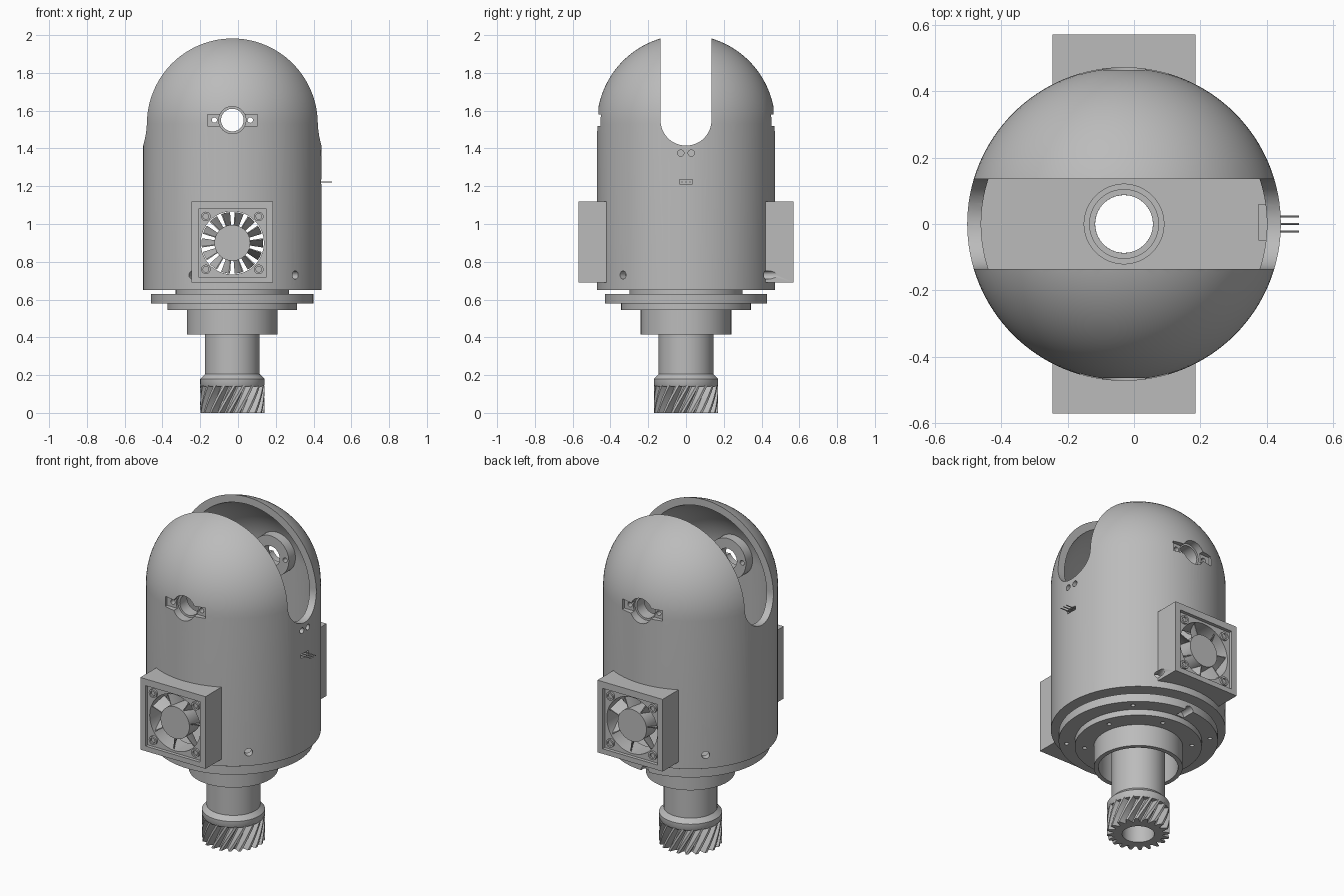
import bpy, bmesh, math
from mathutils import Matrix, Vector

cube = bpy.data.objects.get("Cube")
if cube:
    bpy.data.objects.remove(cube, do_unlink=True)

CX = -0.03            # main axis in x
PIVOT_Z, FAN_Z = 1.55, 0.9
grey = bpy.data.materials.new("plain grey")
grey.use_nodes = True
grey.diffuse_color = (0.5, 0.5, 0.5, 1)
grey.node_tree.nodes["Principled BSDF"].inputs["Base Color"].default_value = (0.5, 0.5, 0.5, 1)


def make(name, bm):
    bmesh.ops.recalc_face_normals(bm, faces=bm.faces)
    mesh = bpy.data.meshes.new(name)
    bm.to_mesh(mesh)
    bm.free()
    mesh.materials.append(grey)
    ob = bpy.data.objects.new(name, mesh)
    bpy.context.collection.objects.link(ob)
    return ob


def lathe(name, pts, steps=96):
    """Spin a closed (radius, height) profile around the main axis."""
    bm = bmesh.new()
    vs = [bm.verts.new((CX + r, 0, z)) for r, z in pts]
    es = [bm.edges.new((a, b)) for a, b in zip(vs, vs[1:] + vs[:1])]
    bmesh.ops.spin(bm, geom=vs + es, cent=(CX, 0, 0), axis=(0, 0, 1),
                   angle=2 * math.pi, steps=steps)
    bmesh.ops.remove_doubles(bm, verts=bm.verts, dist=1e-5)
    bmesh.ops.dissolve_degenerate(bm, edges=bm.edges, dist=1e-5)
    return make(name, bm)


def box(name, lo, hi):
    bm = bmesh.new()
    lo, hi = Vector(lo), Vector(hi)
    mat = Matrix.Translation((lo + hi) / 2) @ Matrix.Diagonal((hi - lo).to_4d())
    bmesh.ops.create_cube(bm, size=1, matrix=mat)
    return make(name, bm)


def rod(name, a, b, r, seg=32):
    """Cylinder between two points."""
    a, b = Vector(a), Vector(b)
    rot = Vector((0, 0, 1)).rotation_difference(b - a).to_matrix().to_4x4()
    bm = bmesh.new()
    bmesh.ops.create_cone(bm, cap_ends=True, segments=seg, radius1=r, radius2=r,
                          depth=(b - a).length, matrix=Matrix.Translation((a + b) / 2) @ rot)
    return make(name, bm)


def combine(target, tool, op="DIFFERENCE"):
    """Apply a boolean and discard the tool."""
    mod = target.modifiers.new("cut", "BOOLEAN")
    mod.object, mod.operation, mod.solver = tool, op, "EXACT"
    bpy.context.view_layer.objects.active = target
    bpy.ops.object.modifier_apply(modifier=mod.name)
    bpy.data.objects.remove(tool, do_unlink=True)


def dome(r, bottom, centre=1.53, n=24):
    arc = [(r * math.cos(i * math.pi / 2 / n), centre + r * math.sin(i * math.pi / 2 / n))
           for i in range(n)]
    return [(0, bottom), (r, bottom)] + arc + [(0, centre + r)]


# Domed shell with the two fan housings
shell = lathe("shell", dome(0.472, 0.65), 128)
for s in (-1, 1):
    y0, y1 = sorted((s * 0.35, s * 0.57))
    combine(shell, box("t", (CX - 0.215, y0, 0.69), (CX + 0.215, y1, 1.12)), "UNION")
combine(shell, lathe("t", dome(0.43, 0.69), 128))
combine(shell, rod("t", (CX, 0, 0.6), (CX, 0, 0.75), 0.12, 64))

# Pivot bosses on the inside of the shell, with outer bracket pockets
for s in (-1, 1):
    combine(shell, rod("t", (CX, s * 0.35, PIVOT_Z), (CX, s * 0.44, PIVOT_Z), 0.12, 48), "UNION")
    y0, y1 = sorted((s * 0.435, s * 0.5))
    combine(shell, box("t", (CX - 0.132, y0, PIVOT_Z - 0.03), (CX + 0.132, y1, PIVOT_Z + 0.03)))
    combine(shell, rod("t", (CX, s * 0.42, PIVOT_Z), (CX, s * 0.5, PIVOT_Z), 0.072, 48))
combine(shell, rod("t", (CX, -0.6, PIVOT_Z), (CX, 0.6, PIVOT_Z), 0.06, 48))
for dx in (-0.095, 0.095):
    combine(shell, rod("t", (CX + dx, -0.6, PIVOT_Z), (CX + dx, 0.6, PIVOT_Z), 0.014, 20))

# Round-bottomed slot over the top
combine(shell, rod("t", (-0.7, 0, PIVOT_Z), (0.7, 0, PIVOT_Z), 0.135, 64))
combine(shell, box("t", (-0.7, -0.135, PIVOT_Z), (0.7, 0.135, 2.2)))

# Fan ducts with a square recess and corner screw holes
combine(shell, rod("t", (CX, -0.7, FAN_Z), (CX, 0.7, FAN_Z), 0.167, 64))
for s in (-1, 1):
    y0, y1 = sorted((s * 0.55, s * 0.6))
    combine(shell, box("t", (CX - 0.18, y0, FAN_Z - 0.18), (CX + 0.18, y1, FAN_Z + 0.18)))

# Set-screw holes around the foot
for deg in (-45, 63.5, 135, 243.5):
    d = Vector((math.cos(math.radians(deg)), math.sin(math.radians(deg)), 0))
    c = Vector((CX, 0, 0.73))
    combine(shell, rod("t", c + d * 0.38, c + d * 0.55, 0.022, 24))

# Cable holes and connector window on the left side
for y in (-0.028, 0.028):
    combine(shell, rod("t", (0.36, y, 1.375), (0.5, y, 1.375), 0.017, 20))
combine(shell, box("t", (0.36, -0.035, 1.212), (0.5, 0.035, 1.235)))
box("connector_block", (0.375, -0.05, 1.19), (0.405, 0.06, 1.255))
for y in (-0.022, 0, 0.022):
    rod("connector_pin", (0.38, y, 1.223), (0.497, y, 1.223), 0.003, 8)


# Fans: hub, seven twisted blades and corner screw rings
def fan(side, tag):
    def place(r, a, y):
        return (CX - side * r * math.cos(a), side * y, FAN_Z + r * math.sin(a))

    rod(tag + "_fan_hub", (CX, side * 0.45, FAN_Z), (CX, side * 0.55, FAN_Z), 0.095, 48)
    bm = bmesh.new()
    for k in range(7):
        a0 = math.pi / 2 + math.pi / 14 + k * 2 * math.pi / 7
        rows = []
        for i in range(6):
            a, y = a0 + (i / 5 - 0.5) * 0.26, 0.46 + i / 5 * 0.08
            rows.append([bm.verts.new(place(r, a + da, y))
                         for r, da in ((0.09, -0.02), (0.163, -0.02), (0.163, 0.02), (0.09, 0.02))])
        for p, q in zip(rows, rows[1:]):
            for j in range(4):
                bm.faces.new((p[j], p[j - 1], q[j - 1], q[j]))
        bm.faces.new(rows[0])
        bm.faces.new(rows[-1])
    make(tag + "_fan_blades", bm)
    for dx in (-0.14, 0.14):
        for dz in (-0.14, 0.14):
            x, z = CX + dx, FAN_Z + dz
            ring = rod(tag + "_fan_screw", (x, side * 0.545, z), (x, side * 0.562, z), 0.025, 24)
            combine(ring, rod("t", (x, side * 0.552, z), (x, side * 0.6, z), 0.015, 24))


fan(-1, "front")
fan(1, "back")

# Stepped mounting flange with hollow collar
flange = lathe("flange", [(0.146, 0.66), (0.30, 0.66), (0.30, 0.63), (0.43, 0.63), (0.43, 0.58),
                          (0.343, 0.58), (0.343, 0.545), (0.24, 0.545), (0.24, 0.415),
                          (0.215, 0.415), (0.215, 0.60), (0.146, 0.60)])
for radius, count, offset in ((0.29, 6, 0.3), (0.388, 4, 0.8)):
    for k in range(count):
        a = offset + k * 2 * math.pi / count
        x, y = CX + radius * math.cos(a), radius * math.sin(a)
        combine(flange, rod("t", (x, y, 0.5), (x, y, 0.61), 0.012, 16))
combine(flange, rod("t", (CX, 0.35, 0.583), (CX, 0.5, 0.583), 0.026, 24))

# Hollow shaft with a flared shoulder
lathe("shaft", [(0.087, 0.14), (0.165, 0.14), (0.17, 0.15), (0.17, 0.18), (0.145, 0.205),
                (0.145, 0.66), (0.105, 0.66), (0.105, 0.70), (0.087, 0.70)], 64)

# Helical gear
TEETH, LAYERS, HEIGHT, TWIST = 20, 8, 0.145, 0.5
bm = bmesh.new()
outer, inner = [], []
for i in range(LAYERS + 1):
    t = i / LAYERS
    ro, ri = [], []
    for k in range(TEETH):
        for f, r in ((0, 0.135), (0.2, 0.135), (0.45, 0.17), (0.72, 0.17)):
            a = (k + f) * 2 * math.pi / TEETH
            b = a + TWIST * t
            ro.append(bm.verts.new((CX + r * math.cos(b), r * math.sin(b), HEIGHT * t)))
            ri.append(bm.verts.new((CX + 0.087 * math.cos(b), 0.087 * math.sin(b), HEIGHT * t)))
    outer.append(ro)
    inner.append(ri)
strips = list(zip(outer, outer[1:])) + list(zip(inner, inner[1:]))
strips += [(outer[0], inner[0]), (outer[-1], inner[-1])]
for p, q in strips:
    for j in range(len(p)):
        bm.faces.new((p[j - 1], p[j], q[j], q[j - 1]))
make("helical_gear", bm)

# Smooth shading with sharp edges kept
for ob in bpy.context.scene.objects:
    ob.select_set(ob.type == "MESH")
bpy.context.view_layer.objects.active = shell
bpy.ops.object.shade_smooth_by_angle(angle=math.radians(30))
